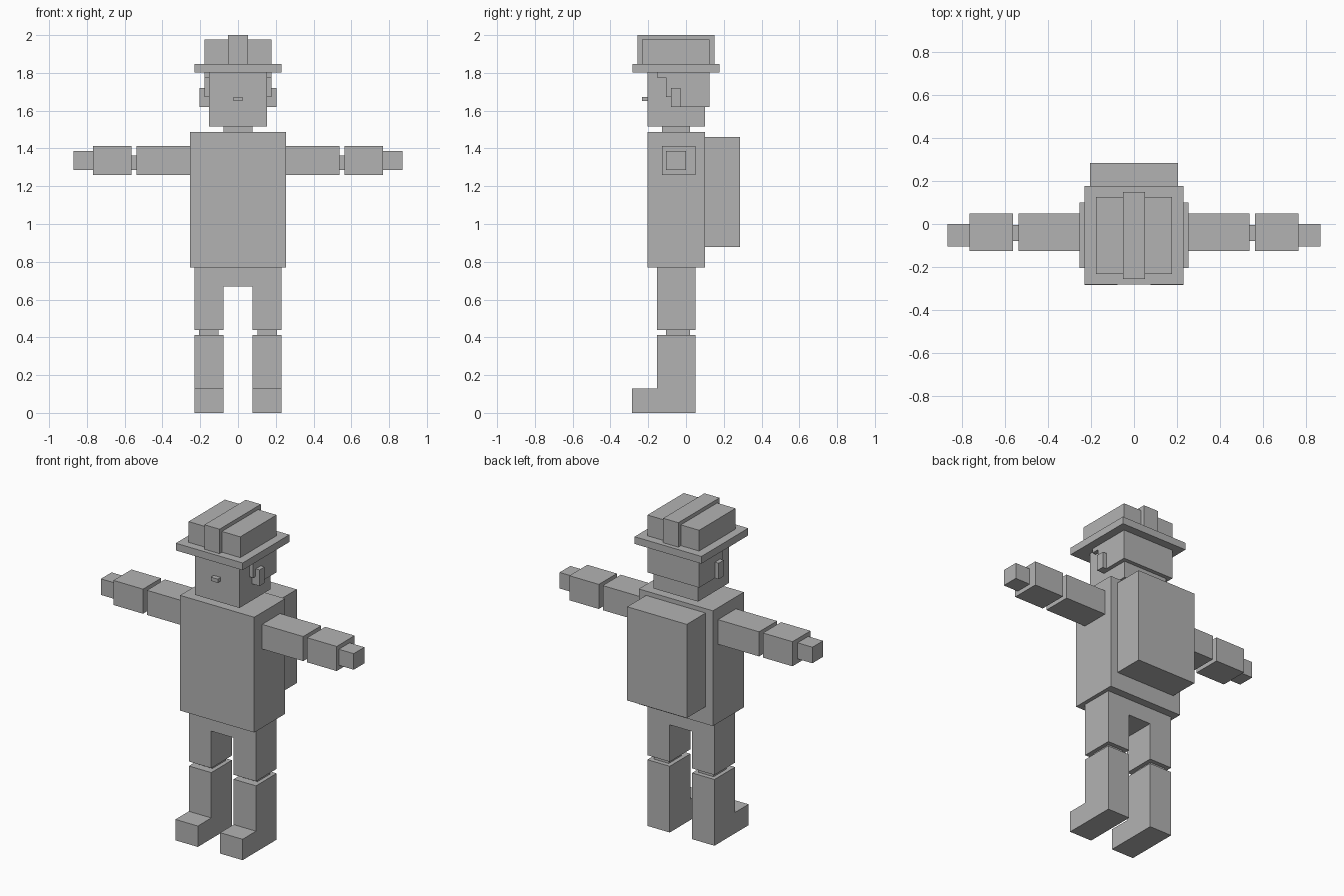
import bpy
import bmesh

# One flat grey for the whole figure
grey = bpy.data.materials.new("grey")
grey.diffuse_color = (0.45, 0.45, 0.45, 1.0)


def prism(name, x0, x1, profile):
    """Extrude a (y, z) side profile from x0 to x1."""
    bm = bmesh.new()
    face = bm.faces.new([bm.verts.new((x0, y, z)) for y, z in profile])
    out = bmesh.ops.extrude_face_region(bm, geom=[face])
    moved = [v for v in out["geom"] if isinstance(v, bmesh.types.BMVert)]
    bmesh.ops.translate(bm, verts=moved, vec=(x1 - x0, 0, 0))
    bmesh.ops.recalc_face_normals(bm, faces=bm.faces)
    mesh = bpy.data.meshes.new(name)
    bm.to_mesh(mesh)
    bm.free()
    mesh.materials.append(grey)
    obj = bpy.data.objects.new(name, mesh)
    bpy.context.collection.objects.link(obj)
    return obj


def box(name, x, y, z):
    return prism(name, x[0], x[1],
                 [(y[0], z[0]), (y[1], z[0]), (y[1], z[1]), (y[0], z[1])])


# Body
box("torso", (-0.255, 0.255), (-0.205, 0.10), (0.77, 1.487))
box("backpack", (-0.205, 0.205), (0.10, 0.285), (0.877, 1.46))
box("neck", (-0.078, 0.078), (-0.127, 0.022), (1.487, 1.517))
LEG_Y = (-0.153, 0.05)

# Head, nose and hair
box("head", (-0.153, 0.153), (-0.204, 0.10), (1.517, 1.803))
box("nose", (-0.024, 0.024), (-0.233, -0.204), (1.65, 1.673))
prism("hair", -0.178, 0.178, [
    (-0.153, 1.803), (-0.153, 1.776), (-0.105, 1.776), (-0.105, 1.673),
    (-0.055, 1.673), (-0.055, 1.62), (0.125, 1.62), (0.125, 1.803)])

# Hat
box("hat_brim", (-0.23, 0.23), (-0.283, 0.177), (1.803, 1.848))
box("hat_crown", (-0.178, 0.178), (-0.232, 0.125), (1.848, 1.977))
box("hat_ridge", (-0.052, 0.052), (-0.256, 0.15), (1.848, 2.0))

# Hips joining the thighs
box("hips", (-0.077, 0.077), LEG_Y, (0.67, 0.77))

# Limbs and ears on both sides
for side, s in (("left", 1), ("right", -1)):
    def pair(part, x0, x1, y, z):
        box(f"{side}_{part}", (s * x0, s * x1), y, z)

    pair("ear", 0.153, 0.204, (-0.08, -0.03), (1.62, 1.72))
    arm_y, arm_z = (-0.127, 0.05), (1.26, 1.413)
    pair("upper_arm", 0.255, 0.538, arm_y, arm_z)
    pair("elbow", 0.538, 0.565, (-0.08, -0.005), (1.287, 1.363))
    pair("forearm", 0.565, 0.768, arm_y, arm_z)
    pair("hand", 0.768, 0.87, (-0.105, 0.0), (1.287, 1.387))

    pair("thigh", 0.077, 0.231, LEG_Y, (0.44, 0.77))
    pair("knee", 0.103, 0.206, (-0.105, 0.022), (0.412, 0.44))
    prism(f"{side}_boot", s * 0.077, s * 0.231, [
        (-0.285, 0), (0.05, 0), (0.05, 0.412),
        (-0.153, 0.412), (-0.153, 0.13), (-0.285, 0.13)])
